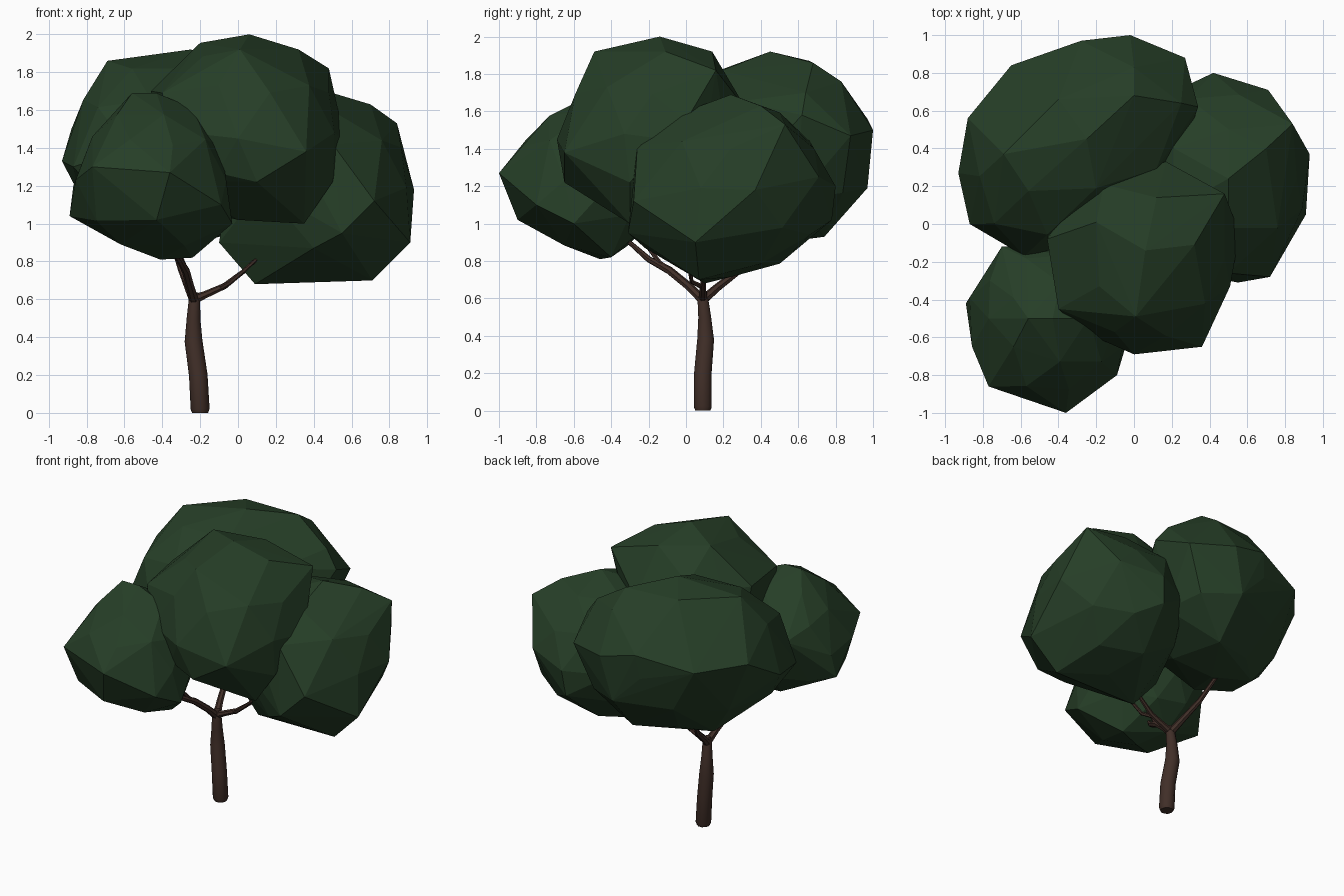
import bpy, bmesh, math
from mathutils import Vector


def material(name, rgb):
    m = bpy.data.materials.new(name)
    m.diffuse_color = (*rgb, 1)
    return m


LEAF = material("leaf green", (0.019, 0.048, 0.020))
BARK = material("bark brown", (0.052, 0.028, 0.021))


def finish(bm, name, mat):
    bmesh.ops.recalc_face_normals(bm, faces=bm.faces)
    me = bpy.data.meshes.new(name)
    bm.to_mesh(me)
    bm.free()
    me.materials.append(mat)
    ob = bpy.data.objects.new(name, me)
    bpy.context.collection.objects.link(ob)
    return ob


def clump(name, centre, radii, slant, corners):
    """Faceted leaf mass: hull of a slanted ellipsoid and some outline corners."""
    c, fixed = Vector(centre), [Vector(p) for p in corners]
    tmp = bmesh.new()
    bmesh.ops.create_icosphere(tmp, subdivisions=2, radius=0.95)
    points = list(fixed)
    for v in tmp.verts:
        x, y, z = v.co
        y = slant * x + math.sqrt(1 - slant * slant) * y
        p = c + Vector((x * radii[0], y * radii[1], z * radii[2]))
        if all((p - q).length > 0.17 for q in fixed):
            points.append(p)
    tmp.free()
    bm = bmesh.new()
    for p in points:
        bm.verts.new(p)
    bmesh.ops.convex_hull(bm, input=list(bm.verts))
    loose = [v for v in bm.verts if not v.link_faces]
    bmesh.ops.delete(bm, geom=loose, context='VERTS')
    return finish(bm, name, LEAF)


def limb(name, path, sides):
    """Tube through (x, y, z, radius) points with closed ends."""
    bm, rings = bmesh.new(), []
    pts = [Vector(p[:3]) for p in path]
    for i, p in enumerate(pts):
        d = (pts[min(i + 1, len(pts) - 1)] - pts[max(i - 1, 0)]).normalized()
        if i == 0 and name == "trunk":
            d = Vector((0, 0, 1))
        side = d.cross(Vector((0, 1, 0.01))).normalized()
        up = d.cross(side)
        rings.append([bm.verts.new(p + path[i][3] * (side * math.cos(a) + up * math.sin(a)))
                      for a in (math.tau * k / sides for k in range(sides))])
    for a, b in zip(rings, rings[1:]):
        for k in range(sides):
            n = (k + 1) % sides
            bm.faces.new((a[k], a[n], b[n], b[k]))
    bm.faces.new(rings[0])
    bm.faces.new(rings[-1])
    ob = finish(bm, name, BARK)
    bpy.ops.object.select_all(action='DESELECT')
    ob.select_set(True)
    bpy.context.view_layer.objects.active = ob
    bpy.ops.object.shade_smooth_by_angle(angle=math.radians(40))


# Leaf clumps
clump("back_leaves", (-0.3, 0.42, 1.39), (0.64, 0.59, 0.53), 0.35, [
    (-0.93, 0.27, 1.33), (-0.88, 0.56, 1.5), (-0.65, 0.84, 1.48), (-0.28, 0.97, 1.56),
    (-0.02, 1.0, 1.5), (0.27, 0.88, 1.47), (0.34, 0.62, 1.58), (-0.58, -0.17, 1.4),
    (-0.87, 0.0, 1.3), (-0.69, 0.37, 1.86), (-0.25, 0.45, 1.92), (0.0, 0.68, 1.86),
    (-0.4, 0.66, 1.87), (0.0, 0.83, 1.76), (0.25, 0.64, 1.7), (-0.1, 0.97, 1.19),
    (-0.57, 0.5, 0.92), (-0.1, 0.74, 0.93), (-0.65, 0.21, 1.0)])
clump("top_leaves", (0.03, -0.18, 1.48), (0.53, 0.51, 0.5), 0.0, [
    (0.06, -0.14, 2.0), (0.01, -0.49, 1.92), (0.32, -0.11, 1.92), (0.12, 0.14, 1.92),
    (0.48, 0.16, 1.82), (-0.2, 0.01, 1.955), (0.55, -0.1, 1.45), (0.36, -0.65, 1.38),
    (0.0, -0.69, 1.45), (-0.4, -0.45, 1.69), (-0.39, -0.45, 1.4), (-0.46, -0.08, 1.7),
    (-0.16, 0.21, 1.75), (0.17, 0.33, 1.6), (0.54, 0.0, 1.55), (0.35, -0.3, 1.0),
    (0.0, -0.3, 1.02), (0.5, -0.3, 1.22), (0.1, -0.65, 1.22)])
clump("right_leaves", (0.42, 0.24, 1.19), (0.52, 0.55, 0.5), 0.0, [
    (0.42, 0.8, 1.2), (0.71, 0.71, 1.25), (0.84, 0.53, 1.53), (0.93, 0.37, 1.18),
    (0.91, 0.05, 0.9), (0.72, -0.28, 1.12), (0.55, -0.31, 0.95), (0.5, 0.24, 1.69),
    (0.7, 0.4, 1.63), (0.09, 0.1, 0.68), (0.71, 0.07, 0.70), (0.4, 0.78, 1.02),
    (-0.1, 0.1, 0.9), (0.4, -0.22, 0.87), (0.5, -0.26, 1.42)])
clump("front_leaves", (-0.46, -0.52, 1.23), (0.44, 0.44, 0.43), 0.0, [
    (-0.36, -1.0, 1.27), (-0.77, -0.86, 1.3), (-0.89, -0.42, 1.04), (-0.87, -0.39, 1.2),
    (-0.09, -0.8, 1.1), (-0.03, -0.6, 1.0), (-0.41, -0.46, 0.81), (-0.56, -0.5, 1.69),
    (-0.43, -0.5, 1.69), (-0.24, -0.5, 1.61), (-0.09, -0.5, 1.41), (-0.77, -0.5, 1.46),
    (-0.43, -0.9, 1.02), (-0.24, -0.4, 0.82), (-0.62, -0.6, 0.89), (-0.7, -0.12, 1.35)])

# Trunk
limb("trunk", [(-0.2, 0.09, 0.0, 0.042), (-0.2, 0.09, 0.02, 0.05), (-0.21, 0.09, 0.2, 0.049),
               (-0.235, 0.105, 0.38, 0.047), (-0.235, 0.1, 0.5, 0.036),
               (-0.23, 0.09, 0.6, 0.03), (-0.23, 0.09, 0.635, 0.022)], 10)

# Branches rising into each clump
limb("front_branch", [(-0.23, 0.09, 0.59, 0.026), (-0.25, 0.02, 0.66, 0.023),
                      (-0.275, -0.09, 0.75, 0.022), (-0.31, -0.2, 0.81, 0.017),
                      (-0.42, -0.36, 0.95, 0.01)], 7)
limb("front_twig", [(-0.275, -0.09, 0.75, 0.016), (-0.29, -0.14, 0.79, 0.013),
                    (-0.32, -0.2, 0.87, 0.011), (-0.34, -0.28, 0.95, 0.008)], 6)
limb("back_branch", [(-0.23, 0.09, 0.59, 0.026), (-0.26, 0.17, 0.66, 0.022),
                     (-0.3, 0.3, 0.76, 0.018), (-0.36, 0.43, 0.94, 0.012)], 7)
limb("right_branch", [(-0.23, 0.09, 0.6, 0.026), (-0.17, 0.09, 0.625, 0.02),
                      (-0.07, 0.09, 0.67, 0.017), (0.02, 0.1, 0.74, 0.013),
                      (0.14, 0.13, 0.82, 0.009)], 7)
limb("top_twig", [(-0.09, 0.09, 0.66, 0.014), (-0.04, 0.03, 0.69, 0.012),
                  (0.03, 0.02, 0.75, 0.011), (0.14, 0.03, 0.85, 0.008)], 6)
